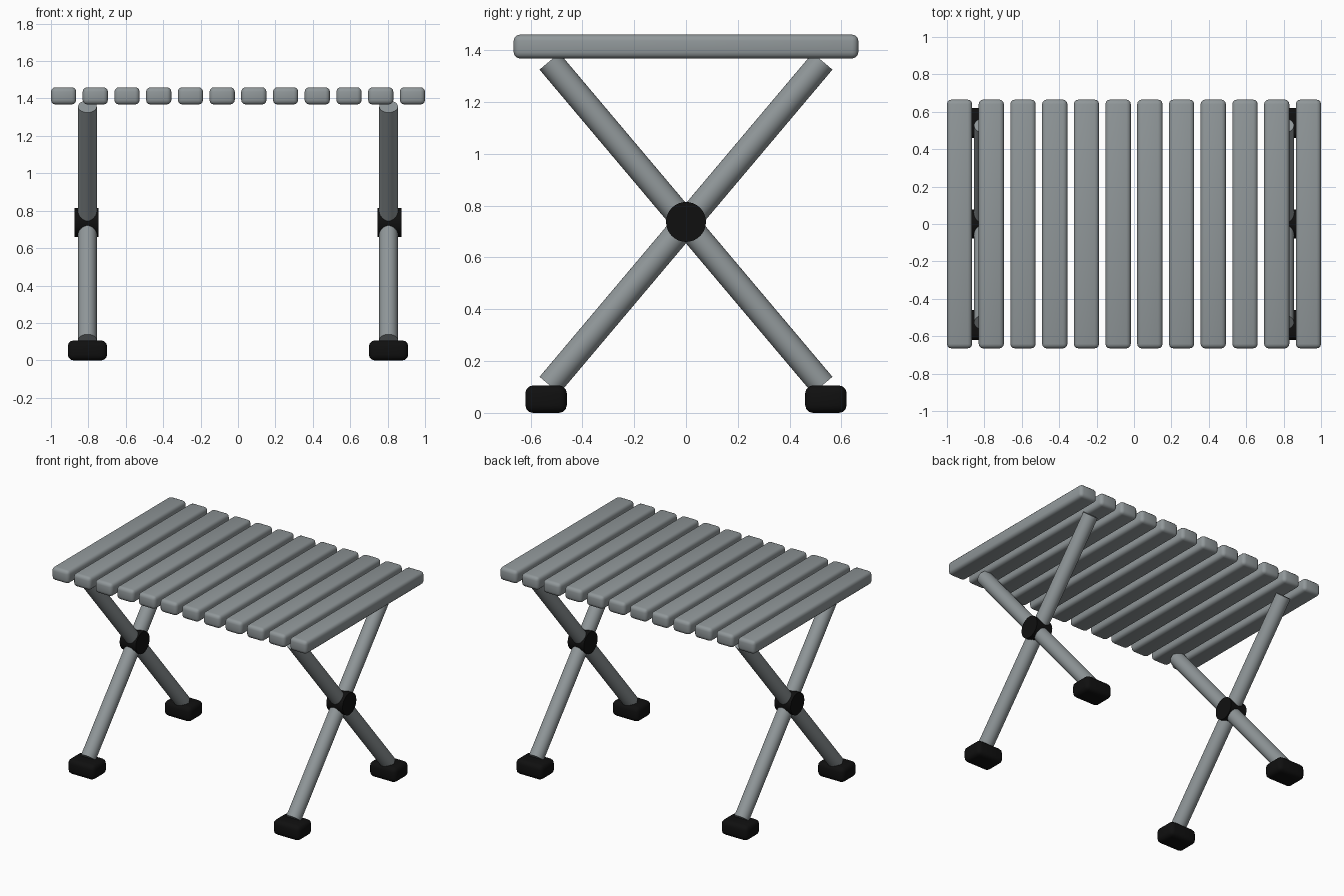
import bpy
import math
from mathutils import Vector

if "Cube" in bpy.data.objects:
    bpy.data.objects.remove(bpy.data.objects["Cube"], do_unlink=True)


def make_material(name, color):
    mat = bpy.data.materials.new(name)
    mat.use_nodes = True
    mat.diffuse_color = color
    mat.node_tree.nodes["Principled BSDF"].inputs["Base Color"].default_value = color
    return mat


grey = make_material("grey metal", (0.28, 0.31, 0.32, 1))
black = make_material("black rubber", (0.005, 0.005, 0.005, 1))


def finish(name, mat, bevel=0, segments=3):
    obj = bpy.context.object
    obj.name = name
    obj.data.materials.append(mat)
    if bevel:
        mod = obj.modifiers.new("rounded edges", 'BEVEL')
        mod.width = bevel
        mod.segments = segments
        bpy.ops.object.modifier_apply(modifier=mod.name)
    bpy.ops.object.shade_smooth_by_angle(angle=math.radians(40))
    return obj


def block(name, center, size, mat, bevel):
    bpy.ops.mesh.primitive_cube_add(size=1, location=center)
    bpy.context.object.scale = size
    bpy.ops.object.transform_apply(location=False, rotation=False, scale=True)
    return finish(name, mat, bevel)


def rod(name, start, end, radius, mat):
    start, end = Vector(start), Vector(end)
    axis = end - start
    bpy.ops.mesh.primitive_cylinder_add(
        vertices=32, radius=radius, depth=axis.length, location=(start + end) / 2,
        rotation=axis.to_track_quat('Z', 'Y').to_euler())
    return finish(name, mat)


# Table top slats
SLATS = 12
WIDTH = 0.135
pitch = (2 - WIDTH) / (SLATS - 1)
for i in range(SLATS):
    x = -1 + WIDTH / 2 + i * pitch
    block(f"slat_{i + 1}", (x, 0, 1.414), (WIDTH, 1.33, 0.092), grey, 0.024)

# Crossed leg frames with pivot hubs and feet
LEG_X = 0.805
PIVOT_Z = 0.737
for side, label in ((1, "left"), (-1, "right")):
    x = side * LEG_X
    for end, place in ((-1, "front"), (1, "back")):
        rod(f"{place}_{label}_leg", (x, end * 0.527, 0.107),
            (x, -end * 0.527, 1.357), 0.05, grey)
        block(f"{place}_{label}_foot", (x, end * 0.54, 0.053),
              (0.21, 0.16, 0.106), black, 0.03)
    rod(f"{label}_pivot_hub", (side * 0.747, 0, PIVOT_Z),
        (side * 0.874, 0, PIVOT_Z), 0.077, black)
